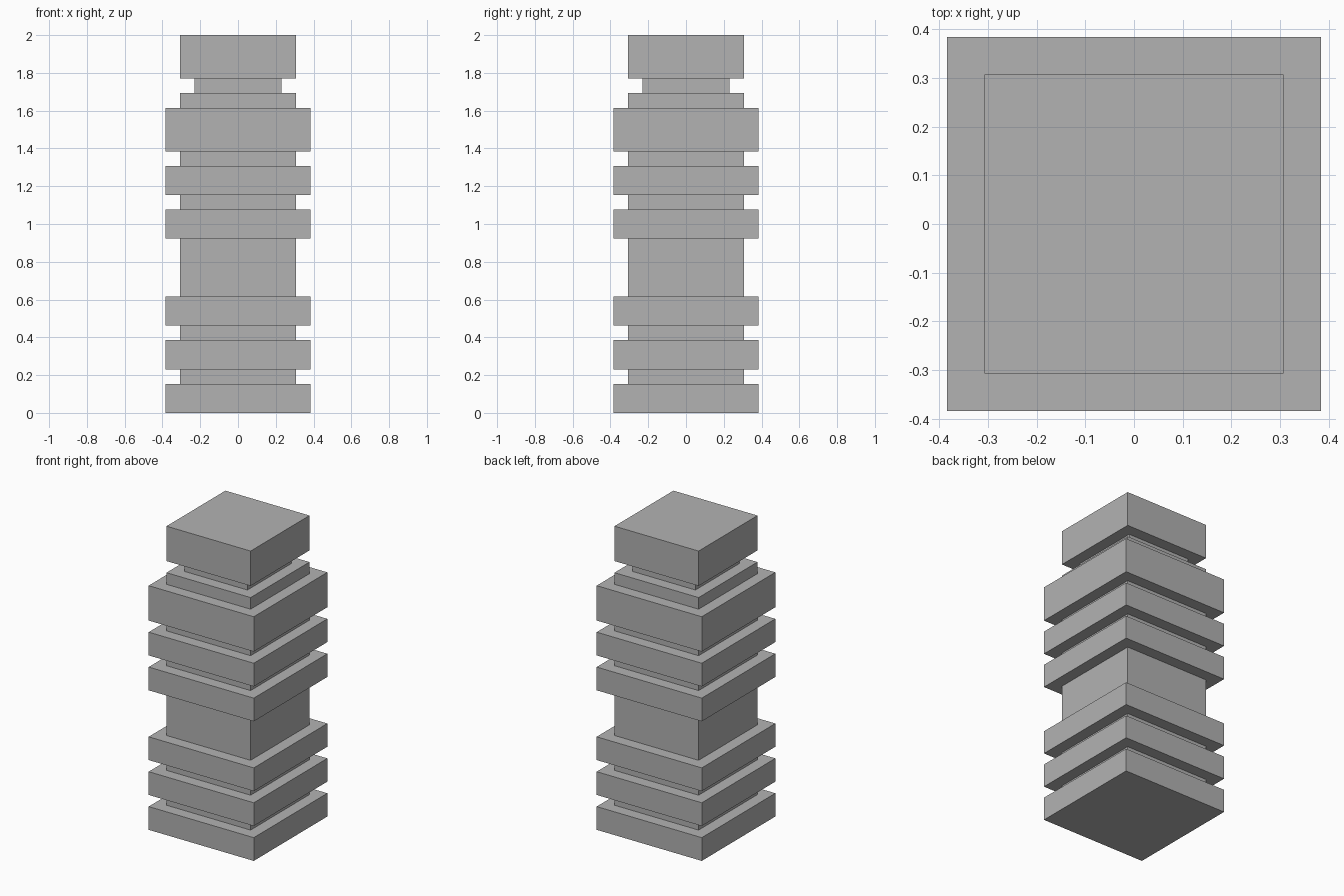
import bpy
import bmesh
from mathutils import Matrix

if "Cube" in bpy.data.objects:
    bpy.data.objects.remove(bpy.data.objects["Cube"], do_unlink=True)

UNIT = 2 / 26  # the tower is 26 modules tall

# Single stone colour
stone = bpy.data.materials.new("grey_stone")
stone.use_nodes = True
grey = (0.448, 0.448, 0.448, 1)
stone.diffuse_color = grey
stone.node_tree.nodes["Principled BSDF"].inputs["Base Color"].default_value = grey


def add_block(name, width, bottom, height):
    """Square block, sized in modules, standing at the given height."""
    bm = bmesh.new()
    bmesh.ops.create_cube(bm, size=1)
    bmesh.ops.transform(bm, verts=bm.verts, matrix=(
        Matrix.Translation((0, 0, (bottom + height / 2) * UNIT))
        @ Matrix.Diagonal((width * UNIT, width * UNIT, height * UNIT, 1))))
    mesh = bpy.data.meshes.new(name)
    bm.to_mesh(mesh)
    bm.free()
    mesh.materials.append(stone)
    bpy.context.collection.objects.link(bpy.data.objects.new(name, mesh))


# Stacked blocks from the ground up: name, width, height
stack = [
    ("base_slab", 10, 2),
    ("base_neck", 8, 1),
    ("lower_slab", 10, 2),
    ("lower_neck", 8, 1),
    ("shaft_bottom_slab", 10, 2),
    ("shaft", 8, 4),
    ("shaft_top_slab", 10, 2),
    ("upper_neck", 8, 1),
    ("upper_slab", 10, 2),
    ("crown_neck", 8, 1),
    ("crown_slab", 10, 3),
    ("cap_step", 8, 1),
    ("cap_neck", 6, 1),
    ("cap", 8, 3),
]

level = 0
for name, width, height in stack:
    add_block(name, width, level, height)
    level += height
